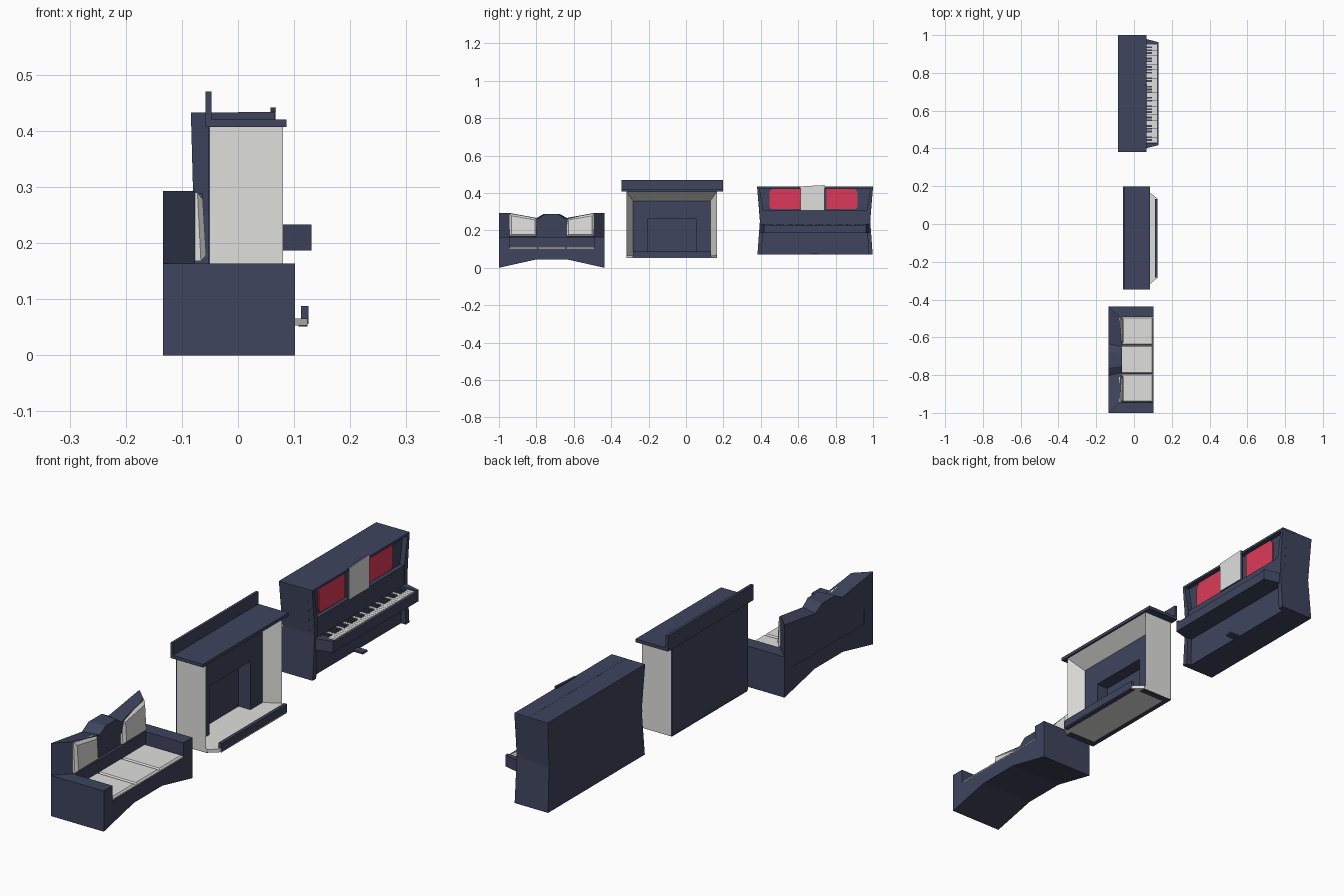
import bpy, bmesh, math

if "Cube" in bpy.data.objects:
    bpy.data.objects.remove(bpy.data.objects["Cube"])


def material(name, rgb):
    m = bpy.data.materials.new(name)
    m.diffuse_color = (*rgb, 1)
    m.use_nodes = True
    m.node_tree.nodes["Principled BSDF"].inputs["Base Color"].default_value = m.diffuse_color
    return m


NAVY = material("navy wood", (0.050, 0.058, 0.110))
PALE = material("pale grey", (0.74, 0.74, 0.72))
RED = material("crimson", (0.72, 0.042, 0.100))


def loft(name, rings, mat):
    """Skin a list of equal-length closed rings and cap both ends."""
    bm = bmesh.new()
    vs = [[bm.verts.new(p) for p in r] for r in rings]
    n = len(rings[0])
    for a, b in zip(vs, vs[1:]):
        for i in range(n):
            j = (i + 1) % n
            bm.faces.new((a[i], a[j], b[j], b[i]))
    bm.faces.new(vs[0])
    bm.faces.new(vs[-1])
    bmesh.ops.recalc_face_normals(bm, faces=bm.faces)
    me = bpy.data.meshes.new(name)
    bm.to_mesh(me)
    bm.free()
    me.materials.append(mat)
    ob = bpy.data.objects.new(name, me)
    bpy.context.collection.objects.link(ob)
    return ob


def prism_x(name, yz, x0, x1, mat):
    return loft(name, [[(x, y, z) for y, z in yz] for x in (x0, x1)], mat)


def prism_z(name, xy, z0, z1, mat):
    return loft(name, [[(x, y, z) for x, y in xy] for z in (z0, z1)], mat)


def box(name, x0, x1, y0, y1, z0, z1, mat):
    return prism_z(name, [(x0, y0), (x1, y0), (x1, y1), (x0, y1)], z0, z1, mat)


# ---------------- Sofa ----------------
C = -0.718
H = 0.282
base = [(-H, 0), (-.09, .043), (.09, .043), (H, 0), (H, .164), (.226, .164),
        (.226, .104), (-.226, .104), (-.226, .164), (-H, .164)]
prism_x("sofa_base", [(C + y, z) for y, z in base], -.134, .102, NAVY)
box("sofa_back_lower", -.133, -.066, C - .227, C + .227, .1, .164, NAVY)
# backrest: wide at the rear, narrower and slightly bowed at the front
top = [(-1, .293), (-.3, .264), (-.15, .288), (.15, .288), (.3, .264), (1, .293)]
outline = [(-1, .1635)] + top + [(1, .1635)]
rear = [(-.134, C + u * H, z) for u, z in outline]
front = [(-.060 - .017 * abs(u), C + u * .227, z) for u, z in outline]
loft("sofa_backrest", [rear, front], NAVY)
# back pillows, with a bevelled front
for s, label in ((-1, "left"), (1, "right")):
    o = [(.226, .168), (.226, .290), (.08, .265), (.08, .168)]
    i = [(.216, .178), (.216, .278), (.090, .256), (.090, .178)]
    loft("back_pillow_" + label,
         [[(-.080, C + s * y, z) for y, z in o],
          [(-.066 - (z - .165) * .05, C + s * y, z) for y, z in o],
          [(-.056 - (z - .165) * .06, C + s * y, z) for y, z in i]], PALE)
# three seat cushions
for k in (-1, 0, 1):
    y = C + k * .151

    def cushion_ring(h, b):
        return [(-.068, y - .0745 + b, h), (.101 - b, y - .0745 + b, h),
                (.101 - b, y + .0745 - b, h), (-.068, y + .0745 - b, h)]
    loft("seat_cushion", [cushion_ring(.103, 0), cushion_ring(.108, 0),
                          cushion_ring(.115, .006)], PALE)

# ---------------- Fireplace ----------------
outer = [(-.318, .056), (-.318, .408), (.166, .408), (.166, .056)]
inner = [(-.283, .056), (-.283, .358), (.131, .358), (.131, .056)]
loft("fireplace_surround",
     [[(-.05, *o), (.08, *o), (.018, *i), (-.05, *i)] for o, i in zip(outer, inner)], PALE)
box("fireplace_back", -.053, -.035, -.3175, .1655, .0565, .4075, NAVY)
# inner panel with a firebox opening
opening = [(-.284, .06), (-.284, .359), (.132, .359), (.132, .06),
           (.054, .06), (.054, .262), (-.206, .262), (-.206, .06)]
prism_x("firebox_panel", opening, -.04, .018, NAVY)
# mantel shelf and upstand
box("mantel_shelf", -.058, .086, -.346, .198, .407, .42, NAVY)
box("mantel_upstand", -.058, -.047, -.346, .198, .419, .47, NAVY)
# hearth slab with angled ends, dark fender and underside border
prism_z("hearth", [(-.05, -.318), (.085, -.318), (.124, -.285), (.124, .135),
                   (.085, .166), (-.05, .166)], .053, .066, PALE)
box("fender", .112, .1255, -.283, .133, .056, .088, NAVY)
box("underside_rear", -.053, -.035, -.317, .165, .051, .056, NAVY)
box("underside_front", .108, .124, -.283, .133, .051, .056, NAVY)
for y0, y1 in ((-.317, -.29), (.138, .165)):
    box("underside_side", -.04, .085, y0, y1, .051, .056, NAVY)

# ---------------- Piano ----------------
P = .69
levels = [(.07, .308, -.084), (.25, .295, -.079), (.433, .31, -.084)]
# slightly waisted cabinet
loft("piano_cabinet",
     [[(b, P - h, z), (.044, P - h, z), (.044, P + h, z), (b, P + h, z)]
      for z, h, b in levels], NAVY)
for s in (-1, 1):
    sections = [(.07, .308, .285), (.25, .295, .278), (.31, .299, .277), (.432, .31, .298)]
    loft("piano_cheek", [[(.03, P + s * h, z), (.065, P + s * h, z),
                          (.065, P + s * w, z), (.03, P + s * w, z)]
                         for z, h, w in sections], NAVY)
box("piano_lid", 0, .065, P - .31, P + .31, .424, .4335, NAVY)
box("piano_fallboard", 0, .062, P - .285, P + .285, .187, .31, NAVY)
# red panels with clipped outer corners
for s in (-1, 1):
    shape = [(.07, .313), (.225, .313), (.235, .325), (.235, .405), (.222, .422), (.07, .422)]
    prism_x("red_panel", [(P - .008 + s * y, z) for y, z in shape], .04, .049, RED)
# sheet music with dark backing
sheet = [(.612, .309), (.74, .309), (.74, .442), (.612, .435)]
prism_x("music_backing", sheet, .058, .0655, NAVY)
prism_x("music_sheet", sheet, .0655, .0675, PALE)
# key bed, end blocks and front rail
prism_z("key_bed", [(.05, P - .289), (.065, P - .289), (.131, P - .272),
                    (.131, P + .272), (.065, P + .289), (.05, P + .289)], .187, .222, NAVY)
for s in (-1, 1):
    prism_z("key_block", [(.05, P + s * .289), (.065, P + s * .289), (.131, P + s * .272),
                          (.131, P + s * .26), (.05, P + s * .26)], .22, .233, NAVY)
box("key_rail", .122, .131, P - .265, P + .265, .22, .226, NAVY)
# white keys and grouped black keys
pitch = .52 / 35
for k in range(35):
    y = P - .26 + k * pitch
    box("white_key", .055, .122, y + .0005, y + pitch - .0005, .221, .229, PALE)
    if k % 7 in (0, 1, 3, 4, 5):
        box("black_key", .058, .094, y + pitch - .0045, y + pitch + .0045, .226, .2335, NAVY)
# pedal
box("pedal", .03, .086, P - .018, P + .012, .071, .078, NAVY)
